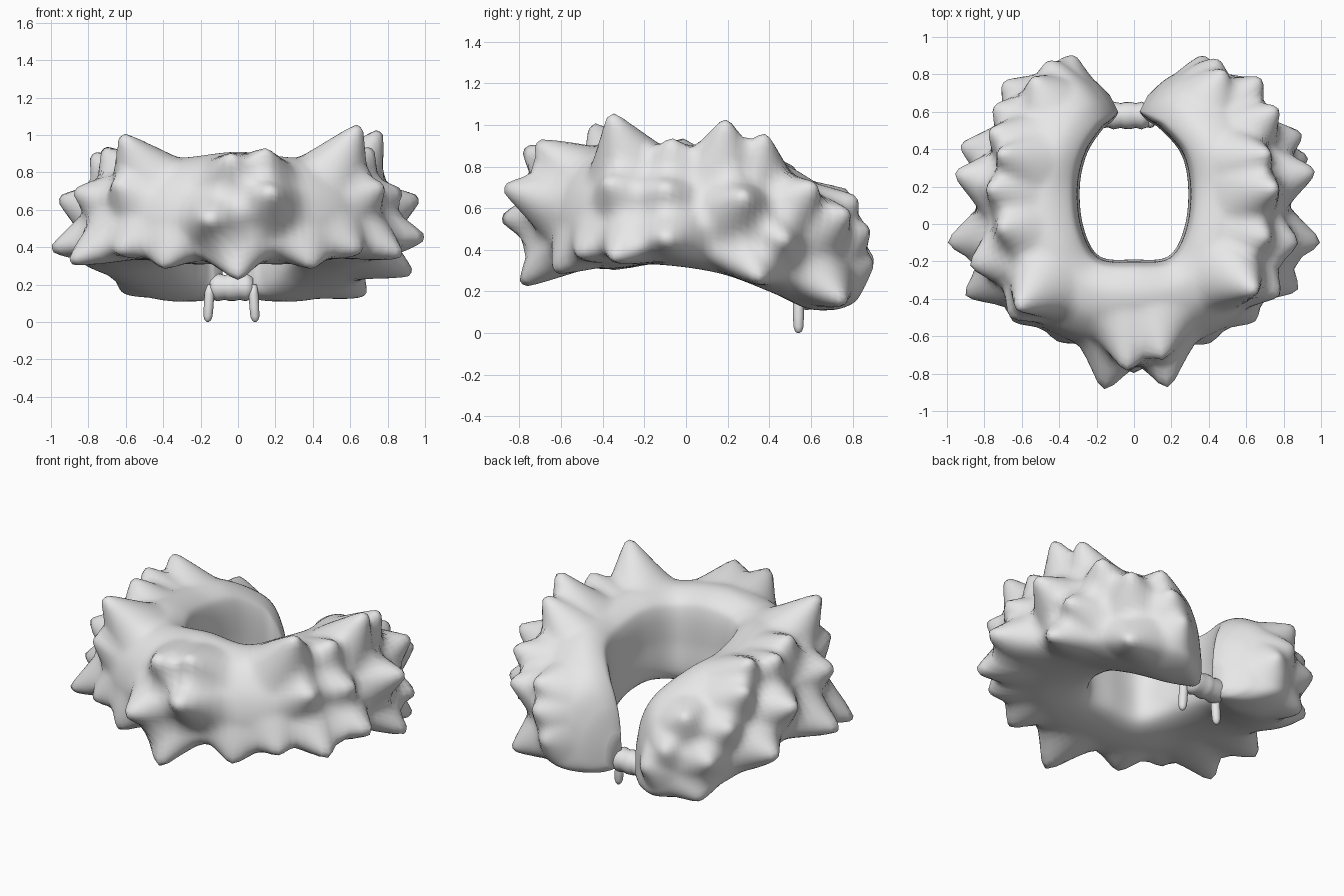
import bpy, bmesh, math
from mathutils import Vector

cube = bpy.data.objects.get("Cube")
if cube:
    bpy.data.objects.remove(cube, do_unlink=True)

# One pale grey for everything
fur = bpy.data.materials.new("pale grey fur")
fur.use_nodes = True
colour = (0.8, 0.8, 0.8, 1)
fur.diffuse_color = colour
fur.node_tree.nodes["Principled BSDF"].inputs["Base Color"].default_value = colour


def finish(bm, name):
    bmesh.ops.recalc_face_normals(bm, faces=bm.faces)
    mesh = bpy.data.meshes.new(name)
    bm.to_mesh(mesh)
    bm.free()
    mesh.materials.append(fur)
    for face in mesh.polygons:
        face.use_smooth = True
    obj = bpy.data.objects.new(name, mesh)
    bpy.context.collection.objects.link(obj)
    return obj


def spline(points, t, closed=False):
    """Catmull-Rom value at t in 0..1 through tuples of any length."""
    count = len(points)
    spans = count if closed else count - 1
    s = min(t * spans, spans - 1e-6)
    i = int(s)
    f = s - i

    def pick(k):
        return points[k % count] if closed else points[max(0, min(count - 1, k))]

    return [b + 0.5 * f * (c - a + f * (2 * a - 5 * b + 4 * c - d + f * (3 * (b - c) + d - a)))
            for a, b, c, d in zip(pick(i - 1), pick(i), pick(i + 1), pick(i + 2))]


def loft(bm, rings):
    """Skin closed rings of points and cap both ends."""
    loops = [[bm.verts.new(p) for p in ring] for ring in rings]
    n = len(loops[0])
    for a, b in zip(loops, loops[1:]):
        for j in range(n):
            k = (j + 1) % n
            bm.faces.new((a[j], a[k], b[k], b[j]))
    bm.faces.new(loops[0])
    bm.faces.new(loops[-1])


# Collar stations from front centre to back end:
# inner x, inner y, outer x, outer y, bottom, top
half = [
    (0, -.2, 0, -.65, .31, .91),
    (.19, -.18, .42, -.54, .31, .88),
    (.28, -.02, .68, -.29, .33, .89),
    (.3, .2, .76, .1, .29, .86),
    (.26, .38, .71, .42, .2, .84),
    (.15, .51, .56, .67, .12, .75),
    (.09, .55, .35, .82, .11, .65),
    (.05, .58, .18, .77, .12, .52),
    (.03, .6, .07, .68, .15, .36),
]
# The right end stops a little further from the middle
mirrored = [(-ix - .3 * max(0, iy - .42), iy, -ox - .3 * max(0, iy - .42), oy, lo, hi)
            for ix, iy, ox, oy, lo, hi in half[:0:-1]]
stations = mirrored + half

# Cross-section as fractions across and up
section = [(.02, .1), (0, .5), (.03, .8), (.13, .93), (.4, 1), (.74, .92),
           (1.01, .68), (1.1, .37), (1, .1), (.5, 0)]

LENGTH, AROUND = 170, 80
rings = []
for i in range(LENGTH):
    ix, iy, ox, oy, lo, hi = spline(stations, i / (LENGTH - 1))
    ring = []
    for j in range(AROUND):
        u, v = spline(section, j / AROUND, closed=True)
        ring.append(Vector((ix + (ox - ix) * u, iy + (oy - iy) * u, lo + (hi - lo) * v)))
    rings.append(ring)

# Tips of the fur tufts on each side
left_tips = [
    (.18, -.88, .7), (.15, -.72, .92), (0, -.79, .23), (.4, -.63, .29),
    (.65, -.36, 1.05), (.65, -.52, .38), (.78, -.38, .73), (.88, -.35, .36),
    (1, -.1, .45), (.72, -.07, .93), (.88, -.1, .7), (.76, .19, 1.02),
    (.97, .28, .66), (.93, .35, .26), (.72, .38, .95), (.9, .48, .45),
    (.77, .62, .71), (.68, .76, .15), (.68, .78, .58), (.45, .88, .5),
    (.37, .9, .33), (.48, .82, .65),
]
right_tips = [
    (-.16, -.89, .55), (-.04, -.78, .89), (-.4, -.62, .29), (-.66, -.5, .75),
    (-.65, -.52, .38), (-.62, -.45, 1), (-.9, -.38, .32), (-.88, -.22, .7),
    (-1, -.1, .39), (-.72, -.02, .93), (-.78, .19, .9), (-.96, .27, .66),
    (-.93, .42, .4), (-.72, .38, .93), (-.77, .5, .8), (-.75, .63, .6),
    (-.62, .75, .17), (-.7, .76, .42), (-.54, .78, .68), (-.46, .87, .48),
    (-.32, .9, .35),
]
base = [p for ring in rings for p in ring]
pull = [Vector() for p in base]
for tip in map(Vector, left_tips + right_tips):
    root = min(base, key=lambda p: (p - tip).length_squared)
    reach = tip - root
    radius = 0.13 + 0.35 * reach.length
    for k, p in enumerate(base):
        d = (p - root).length / radius
        if d < 1:
            # Blunt-tipped cone with a soft foot
            move = reach * min(1, 1.15 * (1 - d) ** 1.25)
            if move.length > pull[k].length:
                pull[k] = move
moved = [p + m for p, m in zip(base, pull)]
rings = [moved[i * AROUND:(i + 1) * AROUND] for i in range(LENGTH)]
bm = bmesh.new()
loft(bm, rings)
collar = finish(bm, "fur_collar")
soften = collar.modifiers.new("soften", 'SMOOTH')
soften.factor = 0.4
soften.iterations = 2


def tube(name, profile, axis):
    """Round part through (centre, radius) pairs along the given axis."""
    bm = bmesh.new()
    out = []
    side = Vector((0, 1, 0))
    other = axis.cross(side)
    for centre, r in profile:
        out.append([Vector(centre) + r * (math.cos(a) * side + math.sin(a) * other)
                    for a in (math.tau * j / 20 for j in range(20))])
    loft(bm, out)
    return finish(bm, name)


# Ribbed tie joining the ends at the back
widths = [(-.15, .06), (-.11, .074), (-.07, .066), (-.05, .072), (-.02, .073),
          (.01, .066), (.04, .074), (.08, .06)]
tube("back_tie", [((x, .58, .185), r) for x, r in widths], Vector((1, 0, 0)))

# Two hanging tie ends
for name, x, lean in (("right_tie_end", -.15, -.012), ("left_tie_end", .08, .012)):
    drop = [(.2, .02), (.15, .026), (.08, .026), (.03, .024), (.01, .017), (0, .006)]
    tube(name, [((x + lean * (1 - z * 5), .54, z), r) for z, r in drop], Vector((0, 0, -1)))
